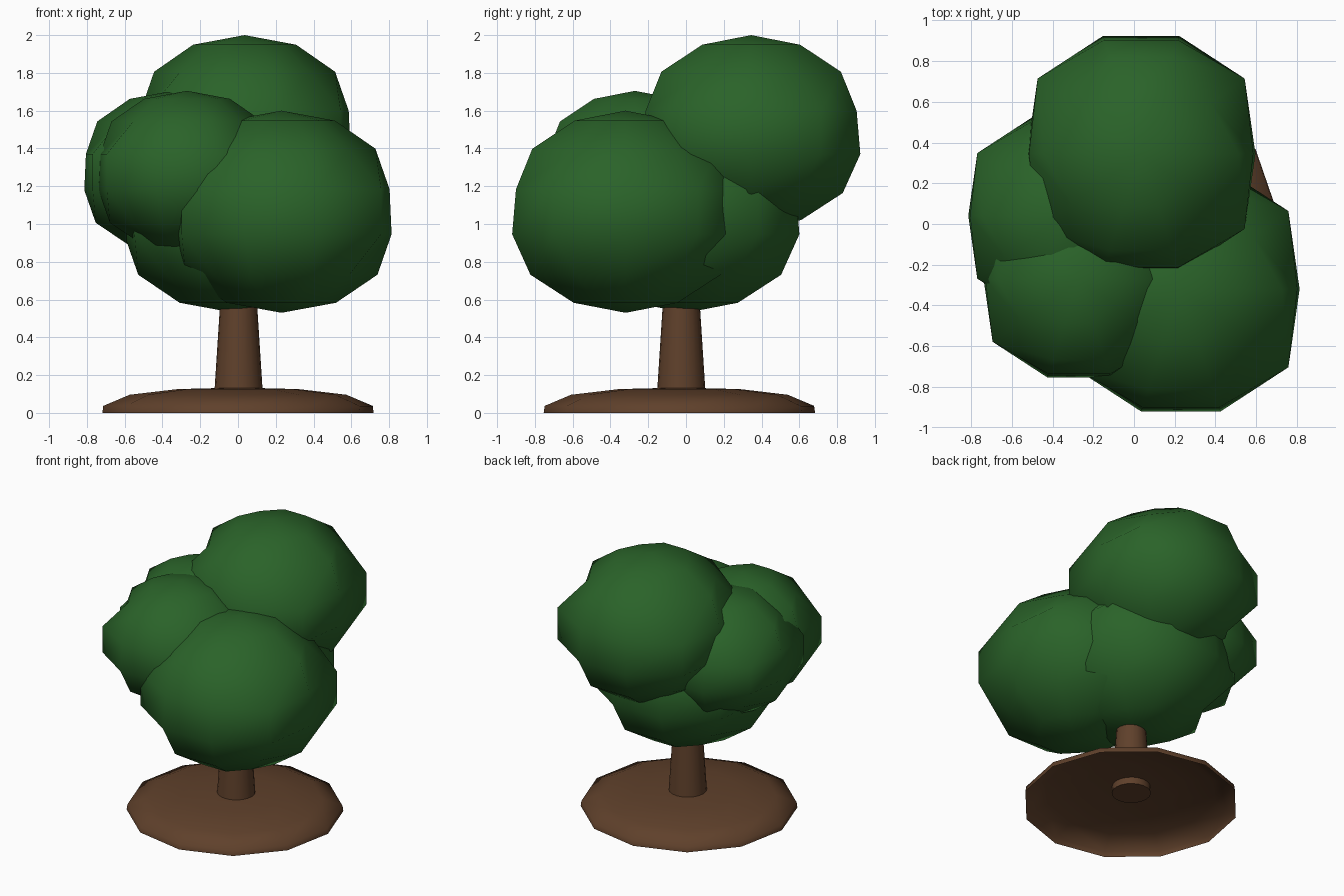
import bpy, bmesh
from math import sin, cos, pi, radians

cube = bpy.data.objects.get("Cube")
if cube:
    bpy.data.objects.remove(cube, do_unlink=True)


def material(name, rgb):
    m = bpy.data.materials.new(name)
    m.use_nodes = True
    m.diffuse_color = (*rgb, 1)
    m.node_tree.nodes["Principled BSDF"].inputs["Base Color"].default_value = (*rgb, 1)
    return m


leaf_green = material("leaf green", (0.023, 0.124, 0.022))
bark_brown = material("bark brown", (0.115, 0.052, 0.024))


def ringed(name, mat, centre, rings, top=None, bottom=None, angle=35):
    """Skin a stack of (height, outline) rings from bottom to top.
    top / bottom close the ends with a pole at that height."""
    bm = bmesh.new()
    cx, cy, cz = centre
    loops = [[bm.verts.new((cx + x, cy + y, cz + z)) for x, y in outline]
             for z, outline in rings]
    n = len(loops[0])
    for lower, upper in zip(loops, loops[1:]):
        for i in range(n):
            j = (i + 1) % n
            bm.faces.new((lower[i], lower[j], upper[j], upper[i]))
    if top is not None:
        pole = bm.verts.new((cx, cy, cz + top))
        for i in range(n):
            bm.faces.new((loops[-1][i], loops[-1][(i + 1) % n], pole))
    if bottom is not None:
        pole = bm.verts.new((cx, cy, cz + bottom))
        for i in range(n):
            bm.faces.new((loops[0][(i + 1) % n], loops[0][i], pole))
    mesh = bpy.data.meshes.new(name)
    bm.to_mesh(mesh)
    bm.free()
    mesh.materials.append(mat)
    obj = bpy.data.objects.new(name, mesh)
    bpy.context.collection.objects.link(obj)
    bpy.ops.object.select_all(action='DESELECT')
    obj.select_set(True)
    bpy.context.view_layer.objects.active = obj
    bpy.ops.object.shade_smooth_by_angle(angle=radians(angle))


def polygon(n, radii, start=0.0):
    """Outline with n corners; the radii repeat around it."""
    return [(radii[i % len(radii)] * cos(start + 2 * pi * i / n),
             radii[i % len(radii)] * sin(start + 2 * pi * i / n)) for i in range(n)]


# Foliage: ten-sided, seven-band puffs; corner radii (x side, diagonal, y side) per ring
bands = [(0.54, 0.48, 0.54), (0.95, 0.83, 0.99), (1.09, 1.22, 1.18),
         (1.07, 1.22, 1.14), (0.93, 0.82, 0.97), (0.53, 0.48, 0.53)]
puffs = {
    "front_foliage": (0.23, -0.32, 1.065, 0.535),
    "middle_foliage": (-0.02, 0.0, 1.065, 0.535),
    "right_foliage": (-0.345, 0.04, 1.275, 0.43),
    "front_right_foliage": (-0.27, -0.27, 1.275, 0.43),
    "top_foliage": (0.035, 0.345, 1.485, 0.515),
}
for name, (x, y, z, size) in puffs.items():
    rings = []
    for k, (side, diagonal, end) in enumerate(bands):
        radii = [size * r for r in (side, diagonal, end, end, diagonal)]
        rings.append((-size * cos(pi * (k + 1) / 7), polygon(10, radii)))
    ringed(name, leaf_green, (x, y, z), rings, size, -size, angle=75)

# Soil mound: a low dome, open underneath
mound = [(0, 0.72), (0.037, 0.715), (0.096, 0.575), (0.126, 0.32)]
ringed("soil_mound", bark_brown, (0, -0.035, 0),
       [(z, polygon(12, [r], radians(4))) for z, r in mound], top=0.134, angle=80)

# Trunk: tapered, its foot just inside the mound
ringed("trunk", bark_brown, (0.003, -0.025, 0),
       [(z, polygon(20, [r])) for z, r in [(0.08, 0.13), (0.7, 0.09)]],
       top=0.7, bottom=0.08)
